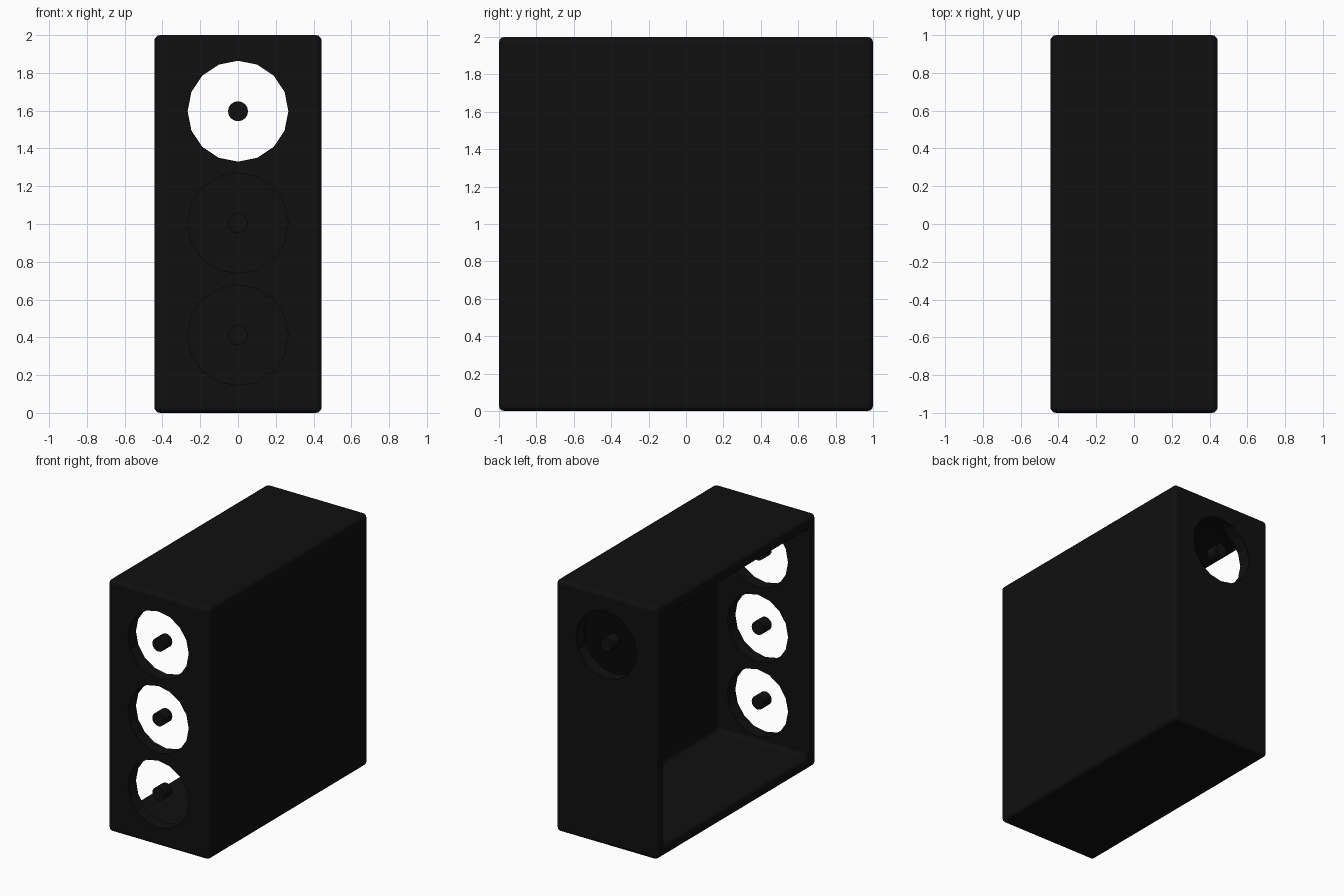
import bpy, bmesh, math
from mathutils import Matrix

if "Cube" in bpy.data.objects:
    bpy.data.objects.remove(bpy.data.objects["Cube"])

WALL, R_HOLE, R_HUB = 0.1, 0.267, 0.053
FRONT_Z = (1.597, 1.004, 0.411)

black = bpy.data.materials.new("case black")
black.diffuse_color = (0.005, 0.005, 0.005, 1)
black.use_nodes = True
black.node_tree.nodes["Principled BSDF"].inputs["Base Color"].default_value = black.diffuse_color


def add_object(name, bm):
    mesh = bpy.data.meshes.new(name)
    bm.to_mesh(mesh)
    bm.free()
    mesh.materials.append(black)
    ob = bpy.data.objects.new(name, mesh)
    bpy.context.collection.objects.link(ob)
    return ob


def disc(name, radius, depth, y, z):
    """Sixteen-sided cylinder lying along y."""
    bm = bmesh.new()
    bmesh.ops.create_cone(bm, cap_ends=True, segments=16, radius1=radius, radius2=radius, depth=depth,
                          matrix=Matrix.Translation((0, y, z)) @ Matrix.Rotation(math.pi / 2, 4, 'X'))
    return add_object(name, bm)


# Case shell: box without its left side, thickened inward
bm = bmesh.new()
bmesh.ops.create_cube(bm, size=1, matrix=Matrix.Translation((0, 0, 1)) @ Matrix.Diagonal((0.886, 2, 2, 1)))
bm.normal_update()
bmesh.ops.delete(bm, geom=[f for f in bm.faces if f.normal.x < -0.9], context='FACES')
case = add_object("case_shell", bm)
solid = case.modifiers.new("wall", 'SOLIDIFY')
solid.thickness = WALL
solid.offset = -1
solid.use_even_offset = True
bevel = case.modifiers.new("rounded_edges", 'BEVEL')
bevel.width = 0.03
bevel.segments = 3
bevel.limit_method = 'ANGLE'

# Fan openings: three in the front wall, one at the top of the back wall, each with a hub
spots = [(-1 + WALL / 2, z) for z in FRONT_Z] + [(1 - WALL / 2, FRONT_Z[0])]
for i, (y, z) in enumerate(spots):
    cutter = disc(f"fan_hole_cutter_{i + 1}", R_HOLE, WALL * 2, y, z)
    cutter.hide_render = True
    cutter.hide_set(True)
    cut = case.modifiers.new(f"fan_hole_{i + 1}", 'BOOLEAN')
    cut.operation = 'DIFFERENCE'
    cut.solver = 'EXACT'
    cut.object = cutter
    disc(f"fan_hub_{i + 1}", R_HUB, WALL, y, z)
